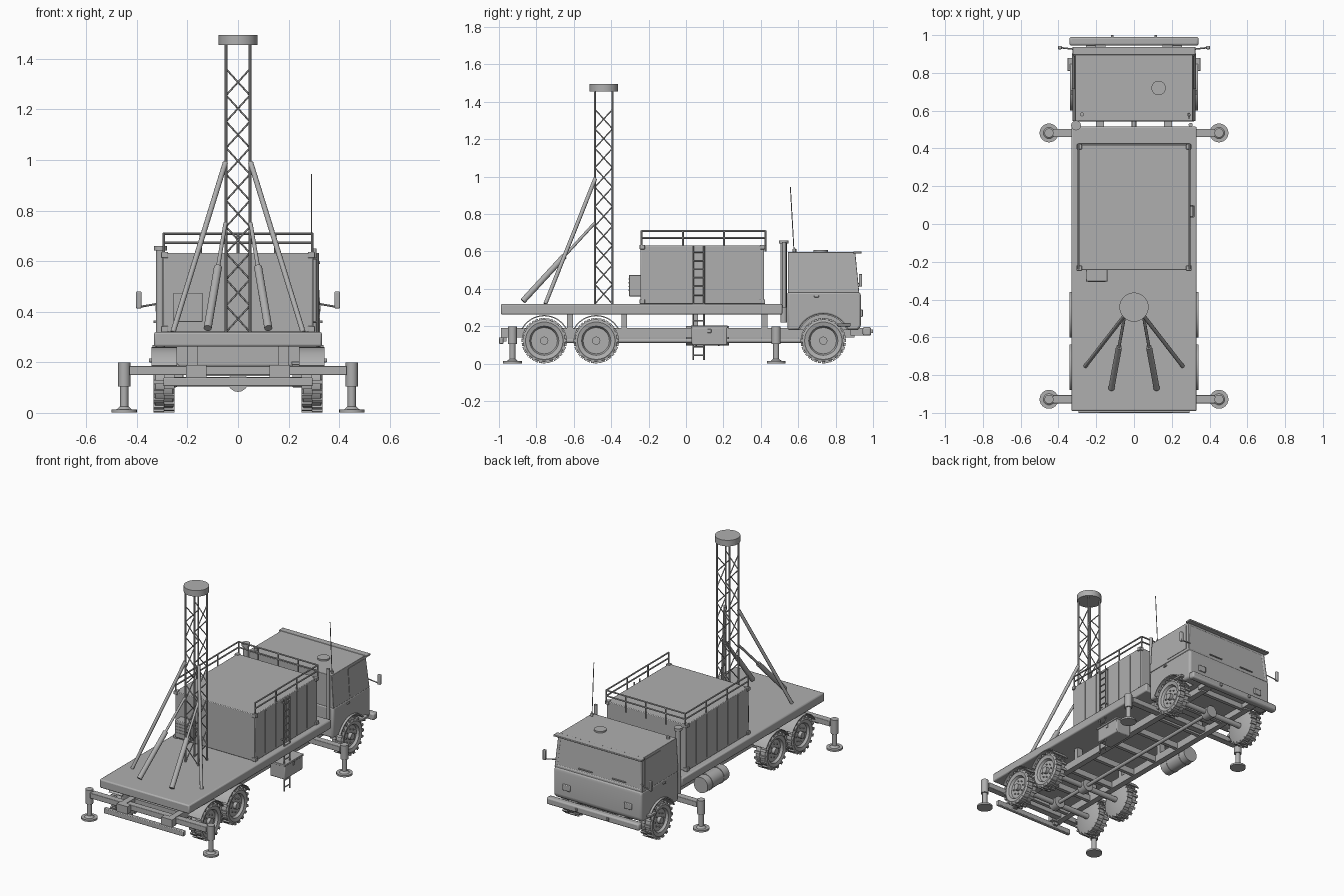
import bpy, bmesh, math
from mathutils import Vector, Matrix

if "Cube" in bpy.data.objects:
    bpy.data.objects.remove(bpy.data.objects["Cube"])

grey = bpy.data.materials.new("plain_grey")
grey.diffuse_color = (0.43, 0.43, 0.43, 1)
grey.use_nodes = True
grey.node_tree.nodes["Principled BSDF"].inputs["Base Color"].default_value = grey.diffuse_color


def add(name, bm, bevel=0, mirror=False, seg=2):
    """Finish a bmesh as an object, optionally mirrored across x = 0."""
    bmesh.ops.recalc_face_normals(bm, faces=bm.faces)
    for f in bm.faces:
        f.smooth = True
    for e in bm.edges:
        e.smooth = len(e.link_faces) == 2 and e.calc_face_angle() < 0.6
    me = bpy.data.meshes.new(name)
    bm.to_mesh(me)
    bm.free()
    me.materials.append(grey)
    ob = bpy.data.objects.new(name, me)
    bpy.context.collection.objects.link(ob)
    if bevel:
        m = ob.modifiers.new("bevel", 'BEVEL')
        m.width, m.segments, m.limit_method = bevel, seg, 'ANGLE'
    if mirror:
        ob.modifiers.new("mirror", 'MIRROR')
    return ob


def box(bm, x0, x1, y0, y1, z0, z1, rot=None):
    mat = Matrix.Translation(((x0+x1)/2, (y0+y1)/2, (z0+z1)/2)) @ Matrix.Diagonal((x1-x0, y1-y0, z1-z0, 1))
    bmesh.ops.create_cube(bm, size=1, matrix=rot @ mat if rot else mat)


def tube(bm, p, q, r, n=12, r2=None):
    p, q = Vector(p), Vector(q)
    d = q - p
    mat = Matrix.Translation((p+q)/2) @ d.to_track_quat('Z', 'Y').to_matrix().to_4x4()
    bmesh.ops.create_cone(bm, cap_ends=True, segments=n, radius1=r, radius2=r if r2 is None else r2,
                          depth=d.length, matrix=mat)


def prism(bm, pts, x0, x1):
    """Extrude a (y, z) profile from x0 to x1."""
    f = bm.faces.new([bm.verts.new((x0, y, z)) for y, z in pts])
    new = bmesh.ops.extrude_face_region(bm, geom=[f])['geom']
    vs = [v for v in new if isinstance(v, bmesh.types.BMVert)]
    bmesh.ops.translate(bm, verts=vs, vec=(x1-x0, 0, 0))
    return vs


def arc(cy, cz, r, a0, a1, n=14):
    return [(cy + r*math.cos(math.radians(a0+(a1-a0)*i/n)), cz + r*math.sin(math.radians(a0+(a1-a0)*i/n)))
            for i in range(n+1)]


def boxes(name, dims, bevel=0, mirror=False):
    bm = bmesh.new()
    for d in dims:
        box(bm, *d)
    return add(name, bm, bevel, mirror)


def tubes(name, items, mirror=False):
    bm = bmesh.new()
    for t in items:
        tube(bm, *t)
    return add(name, bm, 0, mirror)


# Chassis and deck
boxes("deck", [(-.332, .332, -.99, .515, .262, .32)], .008)
boxes("chassis_rail", [(.16, .2, -.985, .9, .14, .19), (.125, .205, -.99, -.95, .14, .19)], 0, True)
boxes("crossmember", [(-.16, .16, y-.012, y+.012, .145, .185) for y in [-.85+.215*i for i in range(9)]])
boxes("deck_support", [(.16, .2, y-.015, y+.015, .19, .262) for y in (-.62, -.33, .05, .42)], 0, True)
boxes("rear_bumper", [(-.295, .295, -1.0, -.975, .106, .14)], .004)
boxes("rear_bumper_bracket", [(.15, .18, -.985, -.96, .12, .15)], 0, True)

# Wheels
WY, WZ = (-.758, -.48, .734), .123
bm = bmesh.new()
profile = [(.0, .02), (.07, .02), (.078, .036), (.1, .042), (.113, .034), (.113, -.034), (.1, -.042), (.0, -.042)]
ring = [bm.verts.new((x, 0, r)) for r, x in profile]
edges = [bm.edges.new((ring[i], ring[i+1])) for i in range(len(ring)-1)]
bmesh.ops.spin(bm, geom=ring+edges, cent=(0, 0, 0), axis=(1, 0, 0), angle=math.tau, steps=36)
bmesh.ops.remove_doubles(bm, verts=bm.verts, dist=.0005)
tube(bm, (.01, 0, 0), (.042, 0, 0), .022, 16)
for i in range(8):
    a = math.tau*i/8
    p = Vector((.018, .045*math.cos(a), .045*math.sin(a)))
    tube(bm, p, p+Vector((.01, 0, 0)), .005, 6)
for i in range(36):
    side = 1 if i % 2 else -1
    box(bm, min(0, side*.041), max(0, side*.041), -.008, .008, .105, .121, Matrix.Rotation(math.tau*i/36, 4, 'X'))
wheel = add("wheel", bm)
first = True
for y in WY:
    for s in (1, -1):
        ob = wheel if first else wheel.copy()
        if not first:
            bpy.context.collection.objects.link(ob)
        first = False
        ob.location = (s*.293, y, WZ)
        ob.rotation_euler = (0, 0, 0 if s > 0 else math.pi)
tubes("axle", [((-.27, y, WZ), (.27, y, WZ), .018) for y in WY] +
      [((0, y-.03, WZ), (0, y+.03, WZ), .04, 16) for y in WY])
tubes("drive_shaft", [((0, -.75, WZ), (0, .73, WZ), .012)])
for y in WY[:2]:
    bm = bmesh.new()
    prism(bm, arc(y, WZ, .137, 28, 152) + arc(y, WZ, .131, 152, 28), .242, .342)
    add("rear_fender", bm, 0, True)

# Outriggers
for y in (-.928, .482):
    boxes("outrigger_beam", [(-.43, .43, y-.022, y+.022, .15, .186)], .003)
    tubes("outrigger_leg", [((.45, y, .105), (.45, y, .2), .024, 20), ((.45, y, .012), (.45, y, .11), .016, 16),
                            ((.45, y, .002), (.45, y, .014), .05, 24), ((.45, y, .014), (.45, y, .026), .03, 20, .016)], True)

# Underbody storage box and tank
boxes("storage_box", [(.215, .325, .03, .22, .1, .195)], .006)
boxes("storage_box_lid", [(.212, .33, .026, .224, .19, .203), (.325, .33, .115, .135, .165, .185)], .002)
tubes("fuel_tank", [((-.27, .0, .15), (-.27, .23, .15), .052, 28), ((-.27, .05, .15), (-.27, .06, .15), .055, 28),
                    ((-.27, .17, .15), (-.27, .18, .15), .055, 28)])

# Equipment shelter
boxes("shelter", [(-.295, .295, -.243, .418, .32, .632)], .004)
boxes("shelter_corner", [(.276, .304, y, y+.028, z, z+.024) for y in (-.248, .395) for z in (.32, .612)], .003, True)
boxes("shelter_rib", [(.293, .299, y-.005, y+.005, .335, .62) for y in [-.13+.11*i for i in range(5)]], 0, True)
boxes("cooling_unit", [(-.255, -.14, -.305, -.24, .36, .475)], .004)
boxes("cooling_unit_slat", [(-.243, -.152, -.308, -.303, z, z+.006) for z in (.39, .41, .43, .45)])

# Roof railing, open at the mast end
rail = []
for z in (.672, .709):
    rail += [((s*.293, -.238, z), (s*.293, .425, z), .005, 8) for s in (1, -1)]
    rail.append(((-.293, .425, z), (.293, .425, z), .005, 8))
for y in (-.238, -.017, .204, .425):
    rail += [((s*.293, y, .63), (s*.293, y, .711), .005, 8) for s in (1, -1)]
rail += [((x, .425, .6), (x, .425, .711), .005, 8) for x in (-.147, 0, .147)]
tubes("roof_railing", rail)

# Side ladder
lad = [((.315, y, .02), (.315, y, .632), .0045, 8) for y in (.038, .096)]
lad += [((.315, .038, .045+.046*i), (.315, .096, .045+.046*i), .004, 8) for i in range(13)]
lad += [((.29, y, z), (.315, y, z), .004, 8) for y in (.038, .096) for z in (.36, .61)]
tubes("side_ladder", lad)

# Lattice mast with zigzag bracing on its four faces
MY, H, N = -.44, .047, 10
mast = [((sx*H, MY+sy*H, .32), (sx*H, MY+sy*H, 1.46), .006, 8) for sx in (1, -1) for sy in (1, -1)]
step = 1.04/N
for k in range(4):
    rot = Matrix.Rotation(k*math.pi/2, 3, 'Z')
    for i in range(N):
        s = 1 if i % 2 else -1
        a, b = rot @ Vector((-s*H, -H, .32+step*i)), rot @ Vector((s*H, -H, .32+step*(i+1)))
        off = Vector((0, MY, 0))
        mast.append((a+off, b+off, .0035, 6))
tubes("lattice_mast", mast)
tubes("mast_cap", [((0, MY, 1.455), (0, MY, 1.495), .077, 32)])
tubes("mast_brace", [((.05, -.485, .99), (.257, -.752, .32), .0105, 12)], True)
lo, hi = Vector((.12, -.872, .335)), Vector((.05, -.49, .75))
tubes("mast_ram", [(lo, hi, .008, 12), (lo, lo.lerp(hi, .58), .016, 16)], True)

# Cab: lower body with wheel arches, tapered upper body
bm = bmesh.new()
prism(bm, [(.542, .18), (.542, .385), (.93, .385), (.936, .36), (.936, .2), (.92, .18)] + arc(.734, WZ, .14, 24, 156),
      -.325, .325)
add("cab_lower", bm, .012)
boxes("cab_floor", [(-.24, .24, .56, .92, .18, .3)])
bm = bmesh.new()
prism(bm, arc(.734, WZ, .146, 24, 156) + arc(.734, WZ, .138, 156, 24), .3, .338)
add("cab_arch_flare", bm, 0, True)


def side_x(z):
    return .325 - .014*(z-.385)/.21


bm = bmesh.new()
prism(bm, [(.545, .38), (.545, .597), (.905, .597), (.926, .38)], -.325, .325)
for v in bm.verts:
    v.co.x = math.copysign(side_x(v.co.z), v.co.x)
bmesh.ops.recalc_face_normals(bm, faces=bm.faces)
front = [f for f in bm.faces if f.normal.y > .9]
bmesh.ops.inset_region(bm, faces=front, thickness=.022, depth=0)
bmesh.ops.inset_region(bm, faces=front, thickness=.002, depth=-.005)
add("cab_upper", bm, .004)

# Door windows, handles and visor
bm = bmesh.new()
prism(bm, [(.715, .4), (.715, .58), (.885, .58), (.902, .4)], -.001, .003)
for v in bm.verts:
    v.co.x += side_x(v.co.z)
add("door_window", bm, 0, True)
boxes("door_handle", [(.323, .334, .685, .71, .355, .365)], .002, True)
boxes("sun_visor", [(-.325, .325, .895, .938, .588, .6)], .003)
boxes("windshield_wiper", [(.05, .15, .918, .926, .41, .416), (-.2, -.1, .918, .926, .41, .416)])
boxes("headlight", [(.2, .255, .93, .945, .25, .29)], .004, True)
boxes("front_bumper", [(-.342, .342, .945, .99, .15, .196)], .01)
boxes("front_bumper_bracket", [(.15, .21, .88, .95, .15, .19)], 0, True)
boxes("tow_hook", [(.108, .122, .985, 1.0, .163, .183)], .002, True)
boxes("cab_step", [(.3, .352, .81, .88, .2, .215)], .003, True)

# Mirrors
boxes("side_mirror", [(.382, .403, .925, .942, .413, .48)], .004, True)
tubes("mirror_arm", [((.315, .925, .432), (.385, .933, .42), .004, 8)], True)

# Roof fittings, stacks and antenna
tubes("roof_hatch", [((.13, .72, .59), (.13, .72, .607), .038, 28)])
tubes("roof_beacon", [((-.275, .58, .59), (-.275, .58, .612), .01, 14)])
tubes("antenna", [((.291, .58, .59), (.291, .577, .615), .008, 12), ((.291, .577, .61), (.291, .558, .945), .0025, 6)])
tubes("exhaust_stack", [((-.307, .522, .22), (-.307, .522, .65), .018, 20), ((-.307, .522, .642), (-.307, .522, .66), .026, 20)])
tubes("intake_pipe", [((.3, .525, .3), (.3, .525, .65), .011, 14)])
